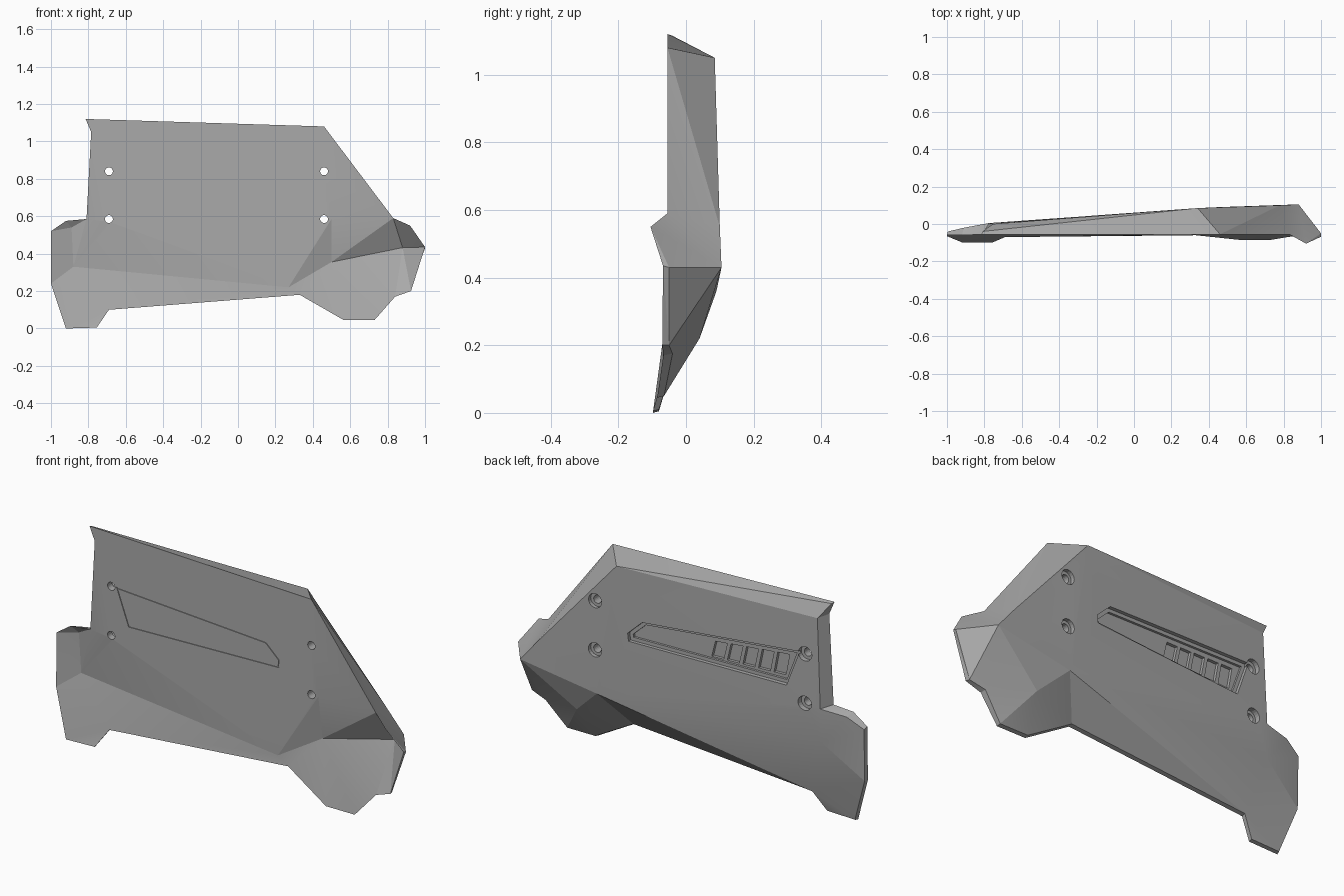
import bpy, bmesh, math
from mathutils import Vector
from mathutils.geometry import delaunay_2d_cdt

cube = bpy.data.objects.get("Cube")
if cube:
    bpy.data.objects.remove(cube, do_unlink=True)

grey = bpy.data.materials.new("plain grey")
grey.use_nodes = True
grey.diffuse_color = (0.4, 0.4, 0.4, 1)
grey.node_tree.nodes["Principled BSDF"].inputs["Base Color"].default_value = grey.diffuse_color

# Matching front and back rims, clockwise from the upper left corner (x, y, z)
FRONT_RIM = [
    (-.815, -.055, 1.12), (.46, -.055, 1.08), (.83, -.055, .59), (.92, -.105, .55),
    (1, -.068, .435), (.925, -.07, .2), (.84, -.067, .17), (.73, -.085, .045),
    (.565, -.085, .045), (.33, -.06, .18), (-.69, -.07, .1), (-.755, -.098, .005),
    (-.92, -.098, 0), (-1, -.065, .24), (-1, -.06, .52), (-.92, -.06, .575),
    (-.81, -.055, .585), (-.785, -.055, 1.05)]
BACK_RIM = [
    (-.81, -.04, 1.115), (.34, .085, 1.05), (.78, .1, .55), (.88, .105, .43),
    (1, -.05, .43), (.92, -.05, .2), (.835, -.04, .175), (.728, -.065, .05),
    (.567, -.065, .05), (.33, -.04, .185), (-.69, -.05, .105), (-.755, -.08, .01),
    (-.915, -.08, .005), (-.995, -.045, .24), (-.995, -.04, .51), (-.91, -.02, .56),
    (-.775, .005, .575), (-.755, 0, 1.04)]
# Inner points and the creases joining them (indices continue after the rim)
FRONT_IN = [(-.88, -.03, .33), (.27, -.058, .22), (.5, -.02, .355), (.88, .03, .432),
            (.5, -.055, .585), (-.69, -.055, .57), (-.89, -.035, .54)]
FRONT_CREASES = [(18, 19), (19, 20), (20, 21), (20, 22), (19, 22), (20, 2), (21, 2),
                 (21, 3), (21, 4), (22, 23), (19, 23), (18, 23), (18, 24), (24, 16),
                 (18, 10), (19, 9), (22, 2), (23, 16)]
BACK_IN = [(.45, .09, .36), (.6, .04, .22), (-.78, 0, .4)]
BACK_CREASES = [(18, 9), (18, 10), (18, 3), (18, 19), (20, 16)]


def add_skin(bm, rim, inner, creases):
    """Triangulated skin inside a rim; returns its rim vertices."""
    pts = rim + inner
    flat = [Vector((p[0], p[2])) for p in pts]
    out, _, faces, source, _, _ = delaunay_2d_cdt(
        flat, creases, [list(range(len(rim)))[::-1]], 1, 1e-5)
    verts = [bm.verts.new(pts[s[0]]) for s in source]
    for f in faces:
        bm.faces.new([verts[i] for i in f])
    place = {s[0]: v for s, v in zip(source, verts)}
    return [place[i] for i in range(len(rim))]


def finish(bm, name):
    bmesh.ops.recalc_face_normals(bm, faces=bm.faces[:])
    mesh = bpy.data.meshes.new(name)
    bm.to_mesh(mesh)
    bm.free()
    obj = bpy.data.objects.new(name, mesh)
    bpy.context.collection.objects.link(obj)
    mesh.materials.append(grey)
    return obj


# Armour plate body
bm = bmesh.new()
front = add_skin(bm, FRONT_RIM, FRONT_IN, FRONT_CREASES)
back = add_skin(bm, BACK_RIM, BACK_IN, BACK_CREASES)
n = len(front)
for i in range(n):
    j = (i + 1) % n
    bm.faces.new((front[i], front[j], back[j]))
    bm.faces.new((front[i], back[j], back[i]))
plate = finish(bm, "side_plate")


def cut(cutter):
    """Subtract a cutter from the plate and remove it."""
    cutter.hide_render = True
    mod = plate.modifiers.new("cut", "BOOLEAN")
    mod.object = cutter
    mod.operation = "DIFFERENCE"
    mod.solver = "EXACT"
    bpy.context.view_layer.objects.active = plate
    bpy.ops.object.modifier_apply(modifier=mod.name)
    bpy.data.objects.remove(cutter, do_unlink=True)


def prism(name, outline, near, far):
    """Prism along y; near and far give y as functions of x."""
    bm = bmesh.new()
    a = [bm.verts.new((x, near(x), z)) for x, z in outline]
    b = [bm.verts.new((x, far(x), z)) for x, z in outline]
    bm.faces.new(a)
    bm.faces.new(b[::-1])
    for i in range(len(a)):
        j = (i + 1) % len(a)
        bm.faces.new((a[i], b[i], b[j], a[j]))
    return finish(bm, name)


def inset(outline, d):
    """Move every side of a convex outline inward by d."""
    c = sum((Vector(p) for p in outline), Vector((0, 0))) / len(outline)
    lines = []
    for i, p in enumerate(outline):
        p, q = Vector(p), Vector(outline[(i + 1) % len(outline)])
        nrm = Vector((p.y - q.y, q.x - p.x)).normalized()
        if nrm.dot(c - p) < 0:
            nrm = -nrm
        lines.append((p + nrm * d, q - p))
    result = []
    for i, (p, u) in enumerate(lines):
        o, w = lines[i - 1]
        t = (p - o).cross(u) / w.cross(u)
        result.append(tuple(o + w * t))
    return result


def back_y(x):
    return .055 + .075 * x


def level(offset):
    return lambda x: back_y(x) + offset


def fixed(y):
    return lambda x: y


# Bolt holes with counterbores on the back
def disc(x, z, r):
    return [(x + r * math.cos(k * math.tau / 20), z + r * math.sin(k * math.tau / 20))
            for k in range(20)]


for x in (-.69, .46):
    for z in (.585, .84):
        cut(prism("bolt_hole", disc(x, z, .021), fixed(-.2), fixed(.3)))
        cut(prism("counterbore", disc(x, z, .037), level(-.02), fixed(.3)))

# Stepped pocket on the back
panel = [(-.66, .845), (.2, .79), (.28, .715), (.275, .675), (-.59, .655)]
cut(prism("pocket", panel, level(-.014), fixed(.3)))
cut(prism("inner_pocket", inset(panel, .018), level(-.026), fixed(.3)))

# Louvre cells at the narrow end of the pocket
for k in range(5):
    x = -.55 + k * .085
    cell = [(x - .035, .8 - k * .006), (x + .03, .797 - k * .006), (x + .05, .69), (x - .015, .69)]
    cut(prism("louvre", cell, level(-.042), fixed(.3)))

# Fine groove round the panel on the front
rim, core = panel, inset(panel, .007)
for i in range(len(rim)):
    j = (i + 1) % len(rim)
    cut(prism("groove", [rim[i], rim[j], core[j], core[i]], fixed(-.2), fixed(-.051)))

# Soft shading with crisp edges
bpy.ops.object.select_all(action="DESELECT")
plate.select_set(True)
bpy.context.view_layer.objects.active = plate
bpy.ops.object.shade_smooth_by_angle(angle=math.radians(12))
